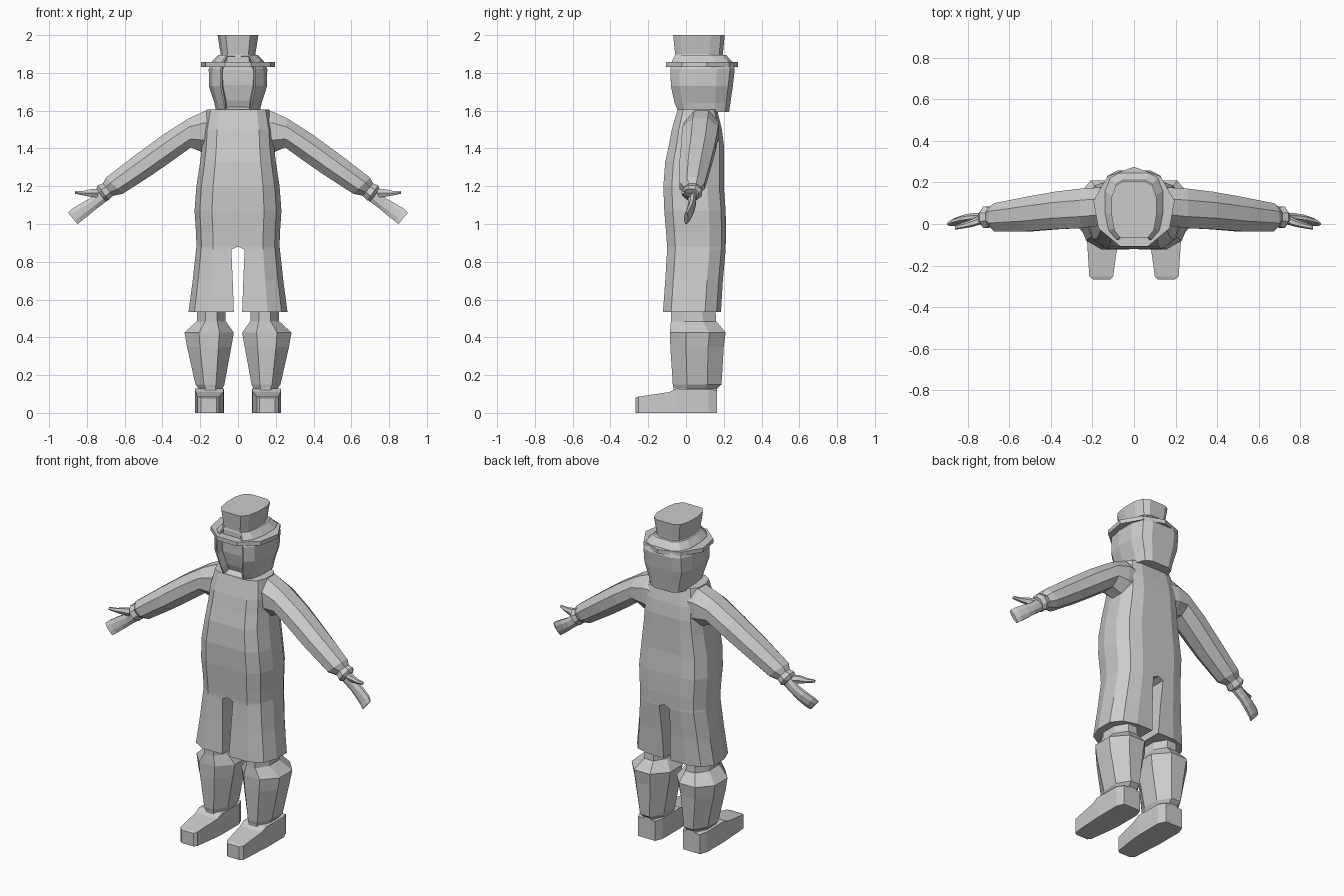
import bpy, bmesh, math
from mathutils import Vector

cube = bpy.data.objects.get("Cube")
if cube:
    bpy.data.objects.remove(cube)

GREY = (0.6, 0.6, 0.6, 1)
grey = bpy.data.materials.new("plain grey")
grey.use_nodes = True
grey.diffuse_color = GREY
grey.node_tree.nodes["Principled BSDF"].inputs["Base Color"].default_value = GREY


def ring(center, u, v, n=8, vertex_first=False):
    """Polygon loop spanned by half-axes u and v."""
    shift = 0 if vertex_first else 0.5
    grow = 1 if vertex_first else 1 / math.cos(math.pi / n)
    c, u, v = Vector(center), Vector(u), Vector(v)
    angles = [(i + shift) * math.tau / n for i in range(n)]
    return [c + (u * math.cos(a) + v * math.sin(a)) * grow for a in angles]


def flat_ring(x0, x1, y0, y1, z, **kw):
    return ring(((x0 + x1) / 2, (y0 + y1) / 2, z),
                ((x1 - x0) / 2, 0, 0), (0, (y1 - y0) / 2, 0), **kw)


def limb_ring(top, low, y0, y1, n=8):
    """Loop of a sideways limb, from its upper and lower outline points."""
    t, b = Vector((top[0], 0, top[1])), Vector((low[0], 0, low[1]))
    return ring((t + b) / 2 + Vector((0, (y0 + y1) / 2, 0)),
                (t - b) / 2, (0, (y1 - y0) / 2, 0), n)


# Right half of the rounded clothing outline, as fractions of width and depth
HALF = [(0, -1), (.6, -1), (.88, -.72), (1, -.2), (1, .45), (.82, .85), (.5, 1), (0, 1)]


def half_section(w, y0, y1, z, inner=0):
    mid, d = (y0 + y1) / 2, (y1 - y0) / 2
    return [Vector((max(fx * w, inner), mid + fy * d, z)) for fx, fy in HALF]


def full_section(*args):
    half = half_section(*args)
    return half + [Vector((-p.x, p.y, p.z)) for p in reversed(half[1:-1])]


def loft(name, rings, mirror=False, edit=None):
    bm = bmesh.new()
    loops = [[bm.verts.new(p) for p in r] for r in rings]
    n = len(loops[0])
    for a, b in zip(loops, loops[1:]):
        for i in range(n):
            j = (i + 1) % n
            bm.faces.new((a[i], a[j], b[j], b[i]))
    bm.faces.new(loops[0])
    bm.faces.new(loops[-1])
    bmesh.ops.recalc_face_normals(bm, faces=bm.faces)
    if edit:
        edit(bm)
    mesh = bpy.data.meshes.new(name)
    bm.to_mesh(mesh)
    bm.free()
    mesh.materials.append(grey)
    obj = bpy.data.objects.new(name, mesh)
    bpy.context.collection.objects.link(obj)
    if mirror:
        mod = obj.modifiers.new("Mirror", 'MIRROR')
        mod.merge_threshold = 0.0005
    return obj


# Coat and wide trouser legs, one mirrored half open at the centre
def open_centre(bm):
    seam = [f for f in bm.faces if all(abs(v.co.x) < 1e-5 for v in f.verts)]
    bmesh.ops.delete(bm, geom=seam, context='FACES')


loft("coat", [half_section(*r) for r in [
    (.165, -.045, .165, 1.605),
    (.185, -.075, .19, 1.5),
    (.19, -.09, .2, 1.42),
    (.2, -.11, .2, 1.33),
    (.22, -.12, .2, 1.2),
    (.23, -.115, .21, 1.07),
    (.222, -.105, .212, .95),
    (.22, -.1, .21, .88),
    (.222, -.1, .21, .865, .035),
    (.24, -.11, .195, .7, .028),
    (.262, -.122, .185, .535, .022)]], True, open_centre)

# Sleeves with gathered cuffs
loft("sleeve", [limb_ring(*r) for r in [
    ((.1, 1.6), (.13, 1.37), .0, .17),
    ((.17, 1.6), (.19, 1.38), -.01, .175),
    ((.26, 1.56), (.25, 1.405), -.02, .17),
    ((.4, 1.47), (.34, 1.34), -.025, .155),
    ((.55, 1.36), (.455, 1.26), -.035, .13),
    ((.7, 1.245), (.61, 1.16), -.035, .1),
    ((.715, 1.215), (.66, 1.15), -.01, .08),
    ((.742, 1.205), (.685, 1.125), -.02, .085),
    ((.75, 1.185), (.705, 1.125), .0, .065)]], True)

# Mitten hands and thumbs
loft("hand", [limb_ring(*r) for r in [
    ((.73, 1.18), (.69, 1.125), .01, .055),
    ((.785, 1.135), (.75, 1.08), .012, .052),
    ((.83, 1.11), (.785, 1.05), .008, .045),
    ((.88, 1.08), (.83, 1.015), -.002, .028),
    ((.9, 1.06), (.85, 1.0), -.01, .01)]], True)
loft("thumb", [limb_ring(*r, n=6) for r in [
    ((.735, 1.185), (.745, 1.14), .0, .04),
    ((.775, 1.185), (.785, 1.145), -.012, .02),
    ((.82, 1.175), (.825, 1.152), -.02, .005),
    ((.862, 1.175), (.862, 1.16), -.026, -.01)]], True)

# Lower legs flaring at the knee
loft("lower_leg", [flat_ring(*r) for r in [
    (.068, .215, -.08, .155, .56),
    (.065, .218, -.08, .16, .485),
    (.022, .283, -.085, .21, .425),
    (.035, .27, -.083, .2, .35),
    (.072, .225, -.07, .188, .15),
    (.082, .21, -.065, .165, .13),
    (.08, .215, -.065, .165, .08)]], True)

# Shoes, lofted from toe to heel with square sections
loft("shoe", [ring(((x0 + x1) / 2, y, h / 2), ((x1 - x0) / 2, 0, 0), (0, 0, h / 2), n=4)
              for y, x0, x1, h in [
    (-.268, .115, .195, .08),
    (-.252, .1, .215, .086),
    (-.09, .078, .225, .11),
    (-.05, .075, .228, .128),
    (.12, .075, .228, .125),
    (.165, .095, .21, .12)]], True)


# Hair around a recessed face
def recess_face(bm):
    front = [f for f in bm.faces if f.normal.y < -.5
             and abs(f.calc_center_median().x) < .06]
    bmesh.ops.inset_region(bm, faces=front, thickness=.008, depth=0)
    bmesh.ops.inset_region(bm, faces=front, thickness=.004, depth=-.045)


loft("hair_and_face", [full_section(*r) for r in [
    (.115, -.04, .228, 1.592),
    (.125, -.06, .235, 1.64),
    (.154, -.08, .248, 1.73),
    (.155, -.082, .258, 1.82),
    (.138, -.075, .245, 1.86),
    (.105, -.058, .212, 1.895)]], False, recess_face)

# Tall hat with a nine-sided brim
brim = [ring((0, .078, z), (0, .197, 0), (.198, 0, 0), 9, True) for z in (1.832, 1.857)]
loft("hat_brim", brim)
loft("hat_crown", [full_section(*r) for r in [
    (.1, -.06, .2, 1.85),
    (.092, -.058, .195, 1.9),
    (.108, -.068, .205, 2.0)]])
